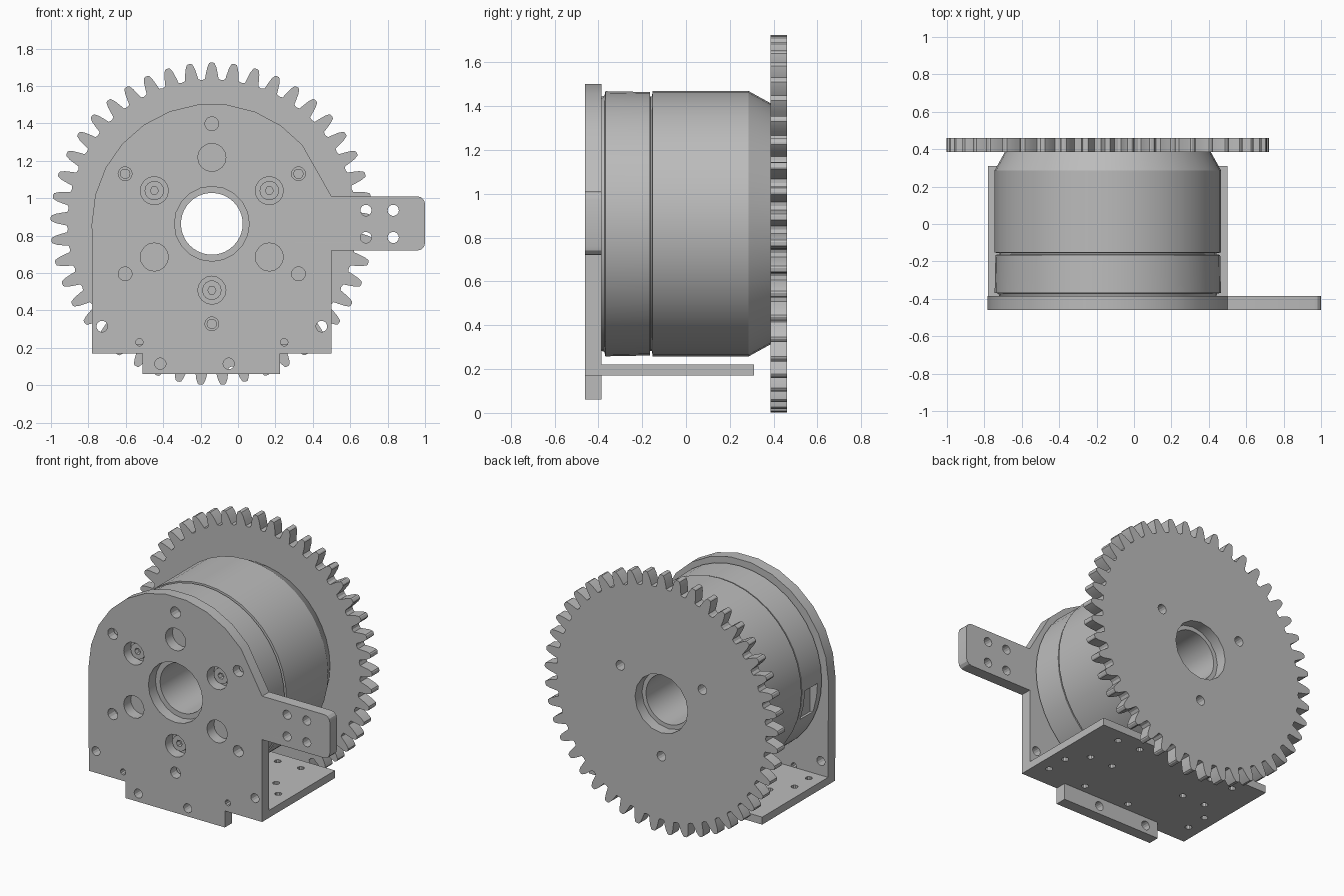
import bpy, bmesh
from math import sin, cos, radians, pi
from mathutils import Matrix, Vector

cube = bpy.data.objects.get("Cube")
if cube:
    bpy.data.objects.remove(cube)

grey = bpy.data.materials.new("machined grey")
grey.use_nodes = True
grey.diffuse_color = (0.5, 0.5, 0.5, 1)
grey.node_tree.nodes["Principled BSDF"].inputs["Base Color"].default_value = (0.5, 0.5, 0.5, 1)

CX, CZ = -0.14, 0.863           # shaft axis
UPRIGHT = Matrix.Rotation(pi / 2, 4, "X")


def polar(r, deg, cx=CX, cz=CZ):
    return (cx + r * cos(radians(deg)), cz + r * sin(radians(deg)))


def circle(c, r, n=14):
    return [polar(r, 360 * i / n, *c) for i in range(n)]


def finish(name, mesh, angle=25):
    ob = bpy.data.objects.new(name, mesh)
    bpy.context.collection.objects.link(ob)
    mesh.materials.clear()
    mesh.materials.append(grey)
    bpy.ops.object.select_all(action="DESELECT")
    ob.select_set(True)
    bpy.context.view_layer.objects.active = ob
    bpy.ops.object.shade_smooth_by_angle(angle=radians(angle))
    return ob


def sheet(name, loops, low, high, upright=True):
    """Flat part from an outline plus hole loops; low/high along y (upright) or z."""
    cu = bpy.data.curves.new(name, "CURVE")
    cu.dimensions, cu.fill_mode = "2D", "BOTH"
    cu.extrude = (high - low) / 2
    for loop in loops:
        sp = cu.splines.new("POLY")
        sp.points.add(len(loop) - 1)
        for p, (a, b) in zip(sp.points, loop):
            p.co = (a, b, 0, 1)
        sp.use_cyclic_u = True
    tmp = bpy.data.objects.new(name + " curve", cu)
    bpy.context.collection.objects.link(tmp)
    dg = bpy.context.evaluated_depsgraph_get()
    mesh = bpy.data.meshes.new_from_object(tmp.evaluated_get(dg))
    bpy.data.objects.remove(tmp)
    mid = (low + high) / 2
    if upright:
        mesh.transform(Matrix.Translation((0, mid, 0)) @ UPRIGHT)
    else:
        mesh.transform(Matrix.Translation((0, 0, mid)))
    bm = bmesh.new()
    bm.from_mesh(mesh)
    bmesh.ops.remove_doubles(bm, verts=bm.verts, dist=1e-5)
    bmesh.ops.recalc_face_normals(bm, faces=bm.faces)
    bm.to_mesh(mesh)
    bm.free()
    return finish(name, mesh)


# Gear: one tooth profile repeated around the rim
TEETH = 45
flank = [(0.775, 2.7), (0.80, 2.3), (0.835, 1.7), (0.858, 1.0), (0.862, 0.5)]
tooth = [(0.77, 4.0)] + flank + [(r, -a) for r, a in reversed(flank)]
rim = [polar(r, 90 + a - i * 360 / TEETH) for i in range(TEETH) for r, a in tooth]
gear_holes = [circle(polar(0.35, a), 0.032) for a in (30, 150, 270)]
sheet("gear", [rim, circle((CX, CZ), 0.195, 16)] + gear_holes, 0.385, 0.46)

# Front plate with side arm and lower tab
outline = [(-0.78, 0.17), (-0.51, 0.17), (-0.51, 0.06), (0.225, 0.06), (0.225, 0.17),
           (0.5, 0.17), (0.5, 0.72)]
outline += [polar(0.04, a, 0.96, 0.76) for a in (-90, -60, -30, 0)]
outline += [polar(0.04, a, 0.96, 0.97) for a in (0, 30, 60, 90)]
outline += [(0.5, 1.01)] + [polar(0.642, 41 + 139 * i / 10) for i in range(11)]
holes = [circle((CX, CZ), 0.2, 20)]
for a in range(30, 390, 60):
    holes.append(circle(polar(0.355, a), 0.075, 16))
    holes.append(circle(polar(0.535, a), 0.037))
for s in (-1, 1):
    holes.append(circle((CX + s * 0.587, 0.315), 0.03))
    holes.append(circle((CX + s * 0.387, 0.23), 0.02, 10))
    holes += [circle((0.757 + s * 0.073, z), 0.03) for z in (0.79, 0.935)]
holes += [circle((x, 0.115), 0.03) for x in (-0.415, -0.05)]
sheet("front_plate", [outline] + holes, -0.46, -0.385)

# Base plate with mounting holes
base = [(-0.78, -0.386), (0.5, -0.386), (0.5, 0.31), (-0.78, 0.31)]
spots = [(0.11, -0.33), (-0.23, -0.33)]
for s in (-1, 1):
    spots += [(CX + s * 0.55, y) for y in (-0.31, -0.16)]
    spots += [(CX + s * x, y) for x in (0.28, 0.45) for y in (-0.04, 0.22)]
sheet("base_plate", [base] + [circle(p, 0.022, 10) for p in spots], 0.17, 0.22, False)

# Motor body: closed profile (radius, y) turned around the shaft axis
profile = [(0.165, -0.386), (0.58, -0.386), (0.585, -0.372), (0.605, -0.368), (0.601, -0.165),
           (0.58, -0.163), (0.58, -0.155), (0.606, -0.153), (0.606, 0.285),
           (0.55, 0.386), (0.165, 0.386)]
bm = bmesh.new()
vs = [bm.verts.new((CX + r, y, CZ)) for r, y in profile]
es = [bm.edges.new((vs[i], vs[(i + 1) % len(vs)])) for i in range(len(vs))]
bmesh.ops.spin(bm, geom=vs + es, cent=Vector((CX, 0, CZ)), axis=(0, 1, 0),
               angle=2 * pi, steps=40, use_duplicate=False)
bmesh.ops.remove_doubles(bm, verts=bm.verts, dist=1e-4)
bmesh.ops.recalc_face_normals(bm, faces=bm.faces)
mesh = bpy.data.meshes.new("motor_body")
bm.to_mesh(mesh)
bm.free()
motor = finish("motor_body", mesh)

# Cable recess in the motor side
bm = bmesh.new()
bmesh.ops.create_cube(bm, size=1, matrix=Matrix.Translation((-0.75, -0.26, 0.76))
                      @ Matrix.Diagonal((0.12, 0.13, 0.2, 1)))
mesh = bpy.data.meshes.new("cable_recess_cutter")
bm.to_mesh(mesh)
bm.free()
cutter = bpy.data.objects.new("cable_recess_cutter", mesh)
bpy.context.collection.objects.link(cutter)
cutter.hide_render = True
cutter.hide_set(True)
cutter.display_type = "WIRE"
cut = motor.modifiers.new("cable recess", "BOOLEAN")
cut.object, cut.operation, cut.solver = cutter, "DIFFERENCE", "EXACT"

# Recessed socket screws and locating pins
for i, a in enumerate((30, 150, 270)):
    c = polar(0.355, a)
    sheet(f"screw_{i + 1}", [circle(c, 0.052), circle(c, 0.022, 6)], -0.42, -0.384)
    sheet(f"pin_{i + 1}", [circle(polar(0.535, a), 0.028, 10)], -0.41, -0.384)
